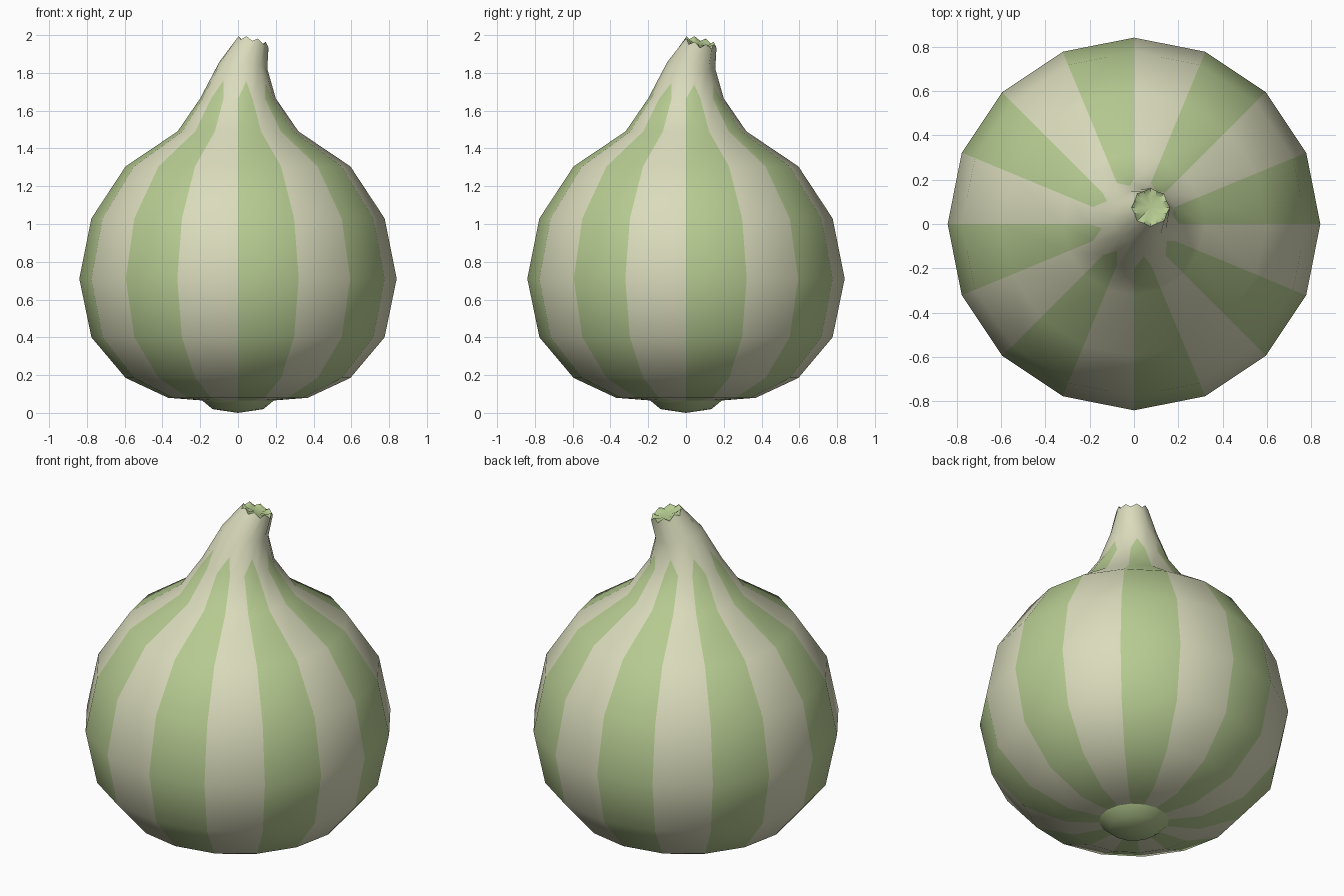
import bpy, bmesh, math

if "Cube" in bpy.data.objects:
    bpy.data.objects.remove(bpy.data.objects["Cube"])

N = 16

def material(name, rgb):
    m = bpy.data.materials.new(name)
    m.diffuse_color = (*rgb, 1)
    m.use_nodes = True
    m.node_tree.nodes["Principled BSDF"].inputs["Base Color"].default_value = m.diffuse_color
    return m

cream = material("pale cream", (0.70, 0.71, 0.50))
green = material("soft green", (0.47, 0.60, 0.285))

def ring(bm, r, z, off=0.0, slope=0.0, zig=0.0):
    """Ring of N vertices, shifted by off along x and y, tilted down toward +x+y."""
    out = []
    for i in range(N):
        a = 2 * math.pi * i / N
        s = 1 if i % 2 else -1
        rr = r - s * zig * 0.4
        dx, dy = rr * math.cos(a), rr * math.sin(a)
        out.append(bm.verts.new((off + dx, off + dy, z - slope * (dx + dy) + s * zig)))
    return out

def bridge(bm, a, b):
    return [bm.faces.new((a[i], a[(i + 1) % N], b[(i + 1) % N], b[i])) for i in range(N)]

def finish(bm, name, mats, angle):
    bmesh.ops.recalc_face_normals(bm, faces=bm.faces[:])
    me = bpy.data.meshes.new(name)
    bm.to_mesh(me)
    bm.free()
    for m in mats:
        me.materials.append(m)
    ob = bpy.data.objects.new(name, me)
    bpy.context.collection.objects.link(ob)
    bpy.ops.object.select_all(action='DESELECT')
    ob.select_set(True)
    bpy.context.view_layer.objects.active = ob
    bpy.ops.object.shade_smooth_by_angle(angle=math.radians(angle))
    return ob

RIM = dict(r=0.082, z=1.962, off=0.075, slope=0.21, zig=0.011)

# Striped body and bent neck: radius, height, sideways offset, tilt
profile = [(0.18, 0.065, 0, 0), (0.37, 0.08, 0, 0), (0.595, 0.185, 0, 0),
           (0.776, 0.40, 0, 0), (0.84, 0.71, 0, 0), (0.776, 1.03, 0, 0),
           (0.595, 1.305, 0, 0), (0.32, 1.49, 0, 0), (0.20, 1.665, 0, 0),
           (0.127, 1.84, 0.028, 0.14)]
bm = bmesh.new()
rings = [ring(bm, *p) for p in profile] + [ring(bm, **RIM)]
tips = []
for k in range(len(rings) - 1):
    faces = bridge(bm, rings[k], rings[k + 1])
    for i in range(0, N, 2):
        if k < 8:
            faces[i].material_index = 1
        elif k == 8:
            tips.append(faces[i])
# Pointed stripe ends: only the lowest triangle of each poked face is green
low = set(rings[8])
for f in bmesh.ops.poke(bm, faces=tips)["faces"]:
    f.material_index = 1 if sum(v in low for v in f.verts) == 2 else 0
finish(bm, "striped_body", [cream, green], 60)

# Jagged cut end of the stem, slightly sunken
bm = bmesh.new()
outer = ring(bm, **RIM)
inner = ring(bm, 0.055, 1.95, 0.075, 0.21, 0.004)
bridge(bm, outer, inner)
mid = bm.verts.new((0.075, 0.075, 1.948))
for i in range(N):
    bm.faces.new((inner[i], inner[(i + 1) % N], mid))
finish(bm, "stem_cut", [green], 40)

# Root cap under the body
bm = bmesh.new()
a, b = ring(bm, 0.19, 0.066), ring(bm, 0.135, 0.02)
bridge(bm, a, b)
mid = bm.verts.new((0, 0, 0))
for i in range(N):
    bm.faces.new((b[i], b[(i + 1) % N], mid))
finish(bm, "root_cap", [green], 60)
